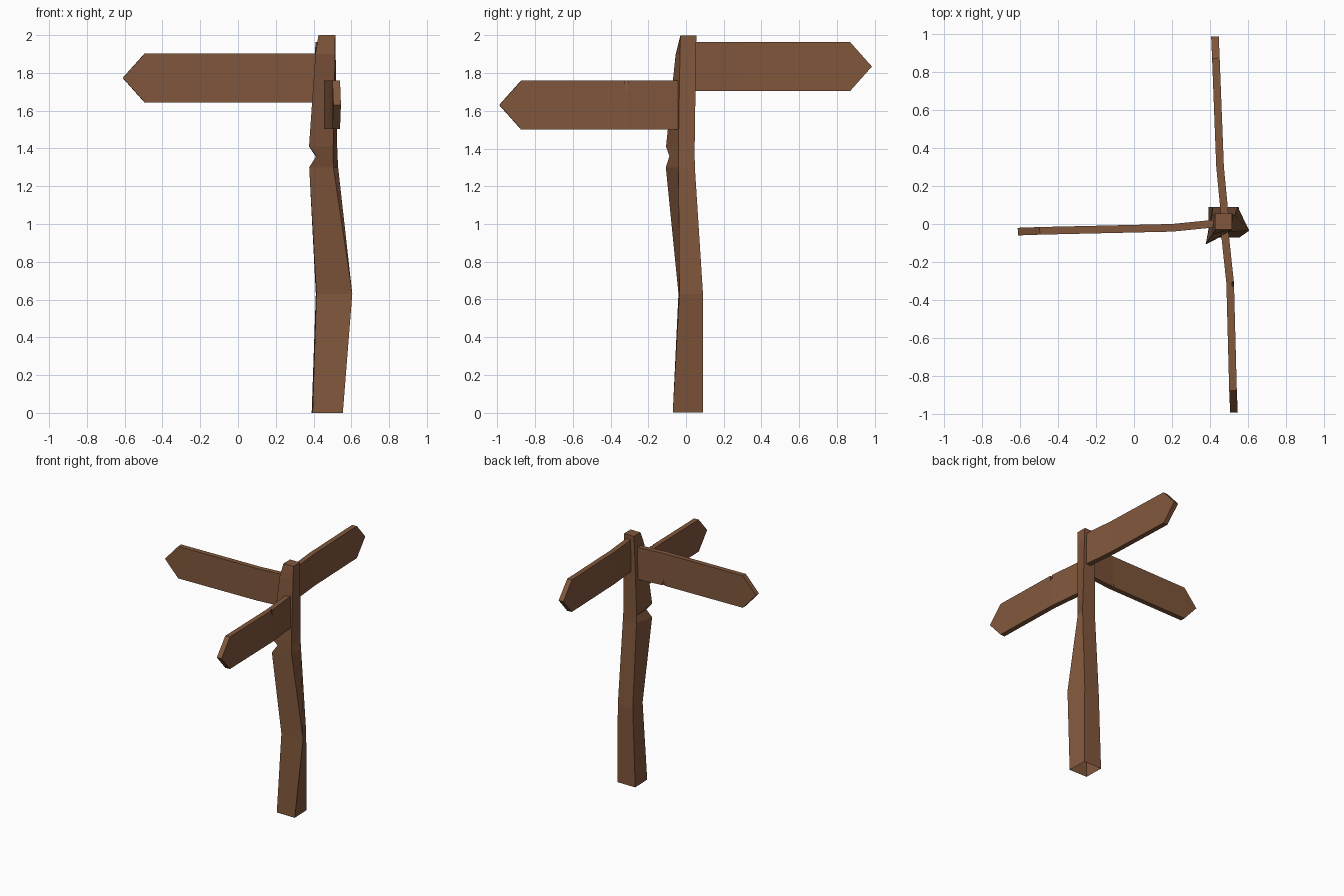
import bpy, bmesh
from mathutils import Vector

if "Cube" in bpy.data.objects:
    bpy.data.objects.remove(bpy.data.objects["Cube"], do_unlink=True)

wood = bpy.data.materials.new("brown_wood")
wood.use_nodes = True
wood.diffuse_color = (0.22, 0.095, 0.045, 1)
wood.node_tree.nodes["Principled BSDF"].inputs["Base Color"].default_value = wood.diffuse_color


def loft(name, rings, cap_start=True):
    """Skin a chain of four-cornered rings into one flat-shaded object."""
    bm = bmesh.new()
    loops = [[bm.verts.new(p) for p in ring] for ring in rings]
    for a, b in zip(loops, loops[1:]):
        for i in range(4):
            j = (i + 1) % 4
            bm.faces.new((a[i], a[j], b[j], b[i]))
    bm.faces.new(loops[-1])
    if cap_start:
        bm.faces.new(loops[0])
    bmesh.ops.remove_doubles(bm, verts=bm.verts, dist=0.0001)
    bmesh.ops.recalc_face_normals(bm, faces=bm.faces)
    mesh = bpy.data.meshes.new(name)
    bm.to_mesh(mesh)
    bm.free()
    mesh.materials.append(wood)
    obj = bpy.data.objects.new(name, mesh)
    bpy.context.scene.collection.objects.link(obj)
    return obj


def board(name, z, path, thick=0.04, half=0.129):
    """Bent plank along root, bend, shoulder and tip points."""
    along = Vector(path[-1]) - Vector(path[0])
    side = Vector((-along.y, along.x)).normalized() * thick / 2
    rings = []
    for k, p in enumerate(path):
        h = 0 if k == len(path) - 1 else half
        l, r = Vector(p) + side, Vector(p) - side
        rings.append([(*l, z - h), (*r, z - h), (*r, z + h), (*l, z + h)])
    return loft(name, rings)


def nick(target, centre, z_edge, z_deep, width=0.012, reach=0.018):
    """Cut a small wedge-shaped crack into one face edge of a board."""
    c = Vector((*centre, z_edge))
    out = 0.01 if z_edge > z_deep else -0.01
    rings = [[c + Vector((dx * s, dy * s, dz)) for dx, dy in
              ((-width, -reach), (width, -reach), (width, reach), (-width, reach))]
             for s, dz in ((1, out), (0.15, z_deep - z_edge))]
    if target.dimensions.y > target.dimensions.x:
        rings = [[c + Vector((-(p - c).y, (p - c).x, (p - c).z)) for p in r] for r in rings]
    cutter = loft(target.name + "_nick_cutter", rings)
    cutter.hide_render = True
    cutter.hide_set(True)
    mod = target.modifiers.new("nick", "BOOLEAN")
    mod.operation = "DIFFERENCE"
    mod.object = cutter


# Crooked post: height, then front-left, front-right, back-right, back-left corners
post = [
    (0.00, (0.395, -0.07), (0.555, -0.07), (0.55, 0.09), (0.39, 0.09)),
    (0.63, (0.415, -0.04), (0.605, -0.035), (0.545, 0.09), (0.412, 0.09)),
    (1.30, (0.377, -0.107), (0.505, -0.04), (0.53, 0.047), (0.41, 0.045)),
    (1.36, (0.415, -0.088), (0.503, -0.04), (0.527, 0.046), (0.41, 0.044)),
    (1.41, (0.376, -0.106), (0.504, -0.04), (0.525, 0.046), (0.41, 0.045)),
    (1.90, (0.41, -0.055), (0.514, -0.032), (0.517, 0.053), (0.422, 0.053)),
    (2.00, (0.426, -0.03), (0.515, -0.03), (0.515, 0.055), (0.426, 0.055)),
]
loft("post", [[(x, y, z) for x, y in corners] for z, *corners in post], cap_start=False)

# Three pointed direction boards
right_board = board("right_board", 1.773,
                    [(0.46, 0.006), (0.2, -0.02), (-0.495, -0.036), (-0.61, -0.04)])
front_board = board("front_board", 1.631,
                    [(0.472, 0), (0.505, -0.31), (0.52, -0.875), (0.525, -0.99)])
back_board = board("back_board", 1.835,
                   [(0.48, 0.01), (0.452, 0.3), (0.43, 0.87), (0.425, 0.985)])

# Cracks in the board edges
bpy.context.view_layer.update()
nick(right_board, (0.2, 0.005), 1.644, 1.71)
nick(front_board, (0.53, -0.315), 1.76, 1.69)
